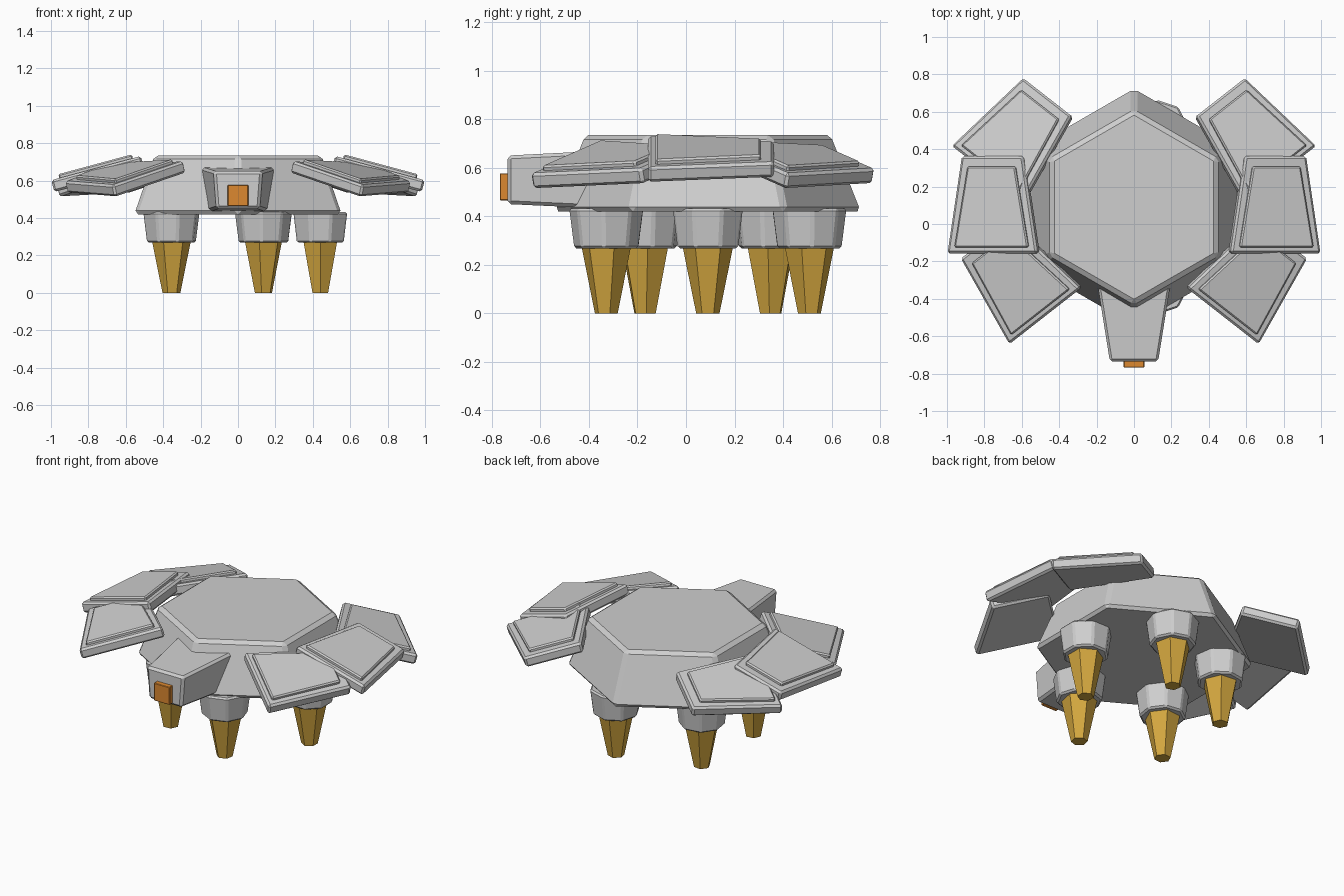
import bpy, bmesh
from math import sin, cos, radians, atan
from mathutils import Matrix, Vector

cube = bpy.data.objects.get("Cube")
if cube:
    bpy.data.objects.remove(cube, do_unlink=True)


def material(name, rgb):
    m = bpy.data.materials.new(name)
    m.use_nodes = True
    color = (*rgb, 1.0)
    m.diffuse_color = color
    m.node_tree.nodes["Principled BSDF"].inputs["Base Color"].default_value = color
    return m


grey = material("light grey shell", (0.62, 0.62, 0.62))
gold = material("gold claw", (0.66, 0.39, 0.05))
orange = material("orange eye", (0.72, 0.25, 0.03))


def loft(name, ring_a, ring_b, mat, bevel=0.0, matrix=None, mirror=False):
    """Closed solid between two matching rings of points."""
    bm = bmesh.new()
    a = [bm.verts.new(p) for p in ring_a]
    b = [bm.verts.new(p) for p in ring_b]
    bm.faces.new(a)
    bm.faces.new(b)
    n = len(a)
    for i in range(n):
        j = (i + 1) % n
        bm.faces.new((a[i], a[j], b[j], b[i]))
    if matrix:
        bm.transform(matrix)
    bmesh.ops.recalc_face_normals(bm, faces=bm.faces)
    mesh = bpy.data.meshes.new(name)
    bm.to_mesh(mesh)
    bm.free()
    mesh.materials.append(mat)
    ob = bpy.data.objects.new(name, mesh)
    bpy.context.collection.objects.link(ob)
    if bevel:
        mod = ob.modifiers.new("Bevel", "BEVEL")
        mod.width = bevel
        mod.segments = 1
        mod.limit_method = "ANGLE"
        mod.angle_limit = radians(25)
    if mirror:
        mod = ob.modifiers.new("Mirror", "MIRROR")
        mod.use_mirror_merge = False
    return ob


def ngon(sides, radius, z, turn=0.0):
    angles = [radians(turn + 360 * i / sides) for i in range(sides)]
    return [(radius * cos(t), radius * sin(t), z) for t in angles]


def trapezoid(short, long, front, back, z):
    return [(-long, front, z), (long, front, z), (short, back, z), (-short, back, z)]


CENTER_Y = 0.09

# Hexagonal body
loft("body", ngon(6, 0.64, 0.42, 30), ngon(6, 0.515, 0.735, 30), grey, 0.02,
     Matrix.Translation((0, CENTER_Y, 0)))


# Head, tapering forward
def head_ring(y, top, bottom, z_top, z_bottom):
    return [(-bottom, y, z_bottom), (bottom, y, z_bottom), (top, y, z_top), (-top, y, z_top)]


loft("head", head_ring(-0.735, 0.13, 0.115, 0.65, 0.45),
     head_ring(-0.3, 0.2, 0.175, 0.672, 0.43), grey, 0.014)

# Eye block
loft("eye", head_ring(-0.767, 0.055, 0.055, 0.577, 0.465),
     head_ring(-0.72, 0.055, 0.055, 0.577, 0.465), orange, 0.003)

# Five legs in a ring
for i in range(5):
    turn = Matrix.Rotation(radians(72 * i), 4, "Z")
    place = Matrix.Translation((0, CENTER_Y, 0)) @ turn @ Matrix.Translation((0.44, 0, 0))
    loft(f"leg_collar_{i + 1}", ngon(8, 0.135, 0.268, 22.5), ngon(8, 0.156, 0.432, 22.5),
         grey, 0.01, place)
    loft(f"leg_claw_{i + 1}", ngon(6, 0.048, 0.0, 30), ngon(6, 0.106, 0.285, 30),
         gold, 0.0, place)

# Overlapping shell plates, three on each side
tilt = Matrix.Rotation(atan(0.27), 4, "Y")
plates = {
    "front": ((0.625, -0.28, 0.578), -38),
    "middle": ((0.742, 0.103, 0.604), 0),
    "back": ((0.612, 0.465, 0.578), 38),
}
for name, (spot, angle) in plates.items():
    place = Matrix.Translation(Vector(spot)) @ Matrix.Rotation(radians(angle), 4, "Z") @ tilt
    loft(name + "_plates", trapezoid(0.17, 0.25, -0.26, 0.26, 0.0),
         trapezoid(0.17, 0.25, -0.26, 0.26, 0.065), grey, 0.012, place, True)
    loft(name + "_raised_panels", trapezoid(0.132, 0.205, -0.228, 0.205, 0.05),
         trapezoid(0.132, 0.205, -0.228, 0.205, 0.086), grey, 0.008, place, True)
